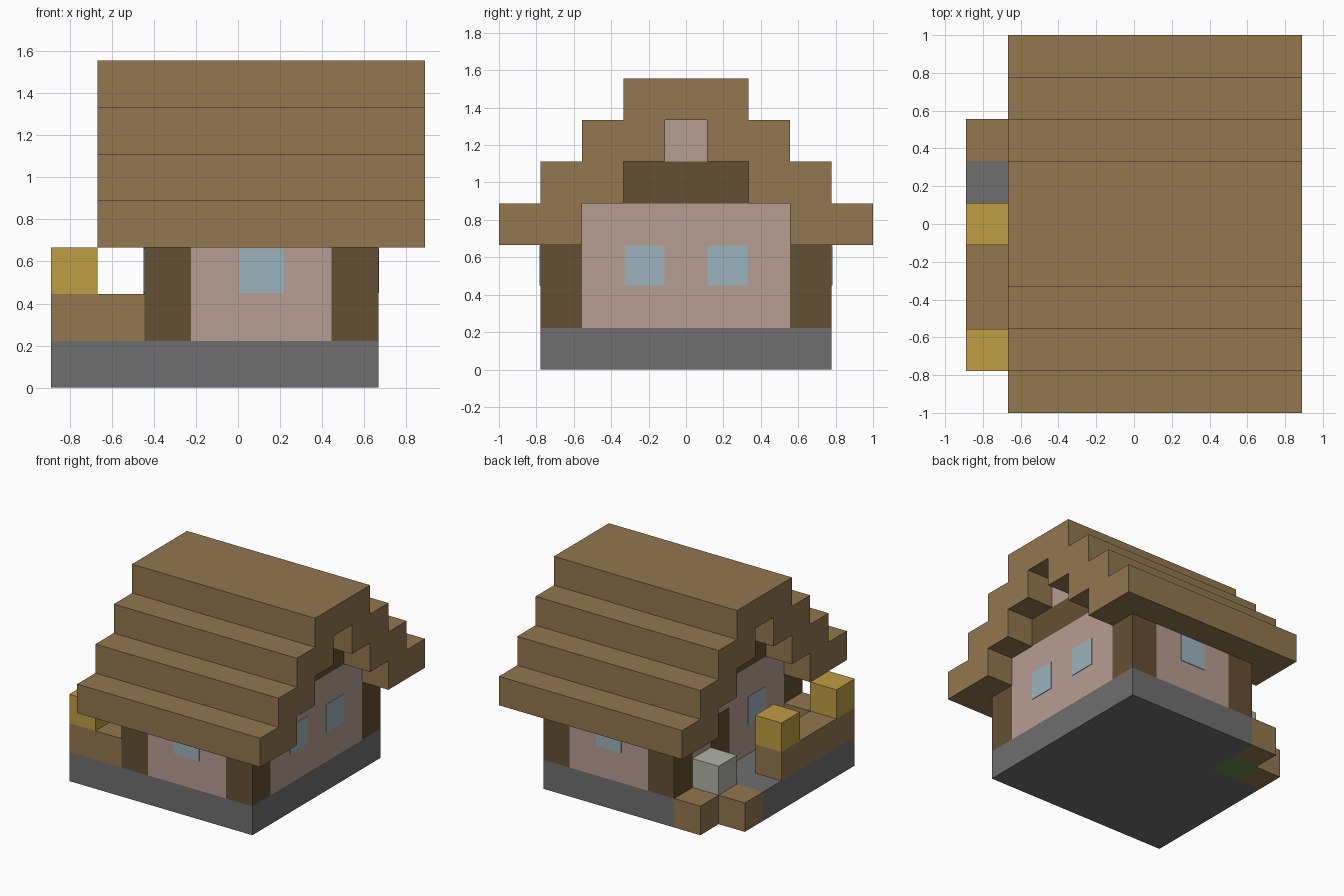
import bpy, bmesh
from mathutils import Vector

cube = bpy.data.objects.get("Cube")
if cube:
    bpy.data.objects.remove(cube, do_unlink=True)

U = 2 / 9                          # one block
ORIGIN = Vector((4, 4.5, 0))       # block-grid centre


def material(name, rgb):
    color = [(c / 255 / 12.92 if c < 11 else ((c / 255 + 0.055) / 1.055) ** 2.4) for c in rgb] + [1]
    mat = bpy.data.materials.new(name)
    mat.use_nodes = True
    mat.diffuse_color = color
    bsdf = next(n for n in mat.node_tree.nodes if n.type == 'BSDF_PRINCIPLED')
    bsdf.inputs["Base Color"].default_value = color
    return mat


WOOD = material("oak planks", (146, 119, 79))
DARK = material("dark timber", (100, 80, 51))
PLASTER = material("pink plaster", (183, 158, 146))
GLASS = material("pale blue glass", (157, 180, 188))
STONE = material("grey stone", (111, 111, 111))
GOLD = material("golden lamp", (191, 157, 68))
PALE = material("pale blossom", (177, 179, 167))
GRASS = material("green grass", (98, 142, 66))


def prism(name, mat, points, lo, hi, axis="z"):
    """Extrude a profile in block units: (x, y) along z, or (y, z) along x."""
    def place(p, t):
        v = Vector((p[0], p[1], t)) if axis == "z" else Vector((t, p[0], p[1]))
        return (v - ORIGIN) * U
    bm = bmesh.new()
    base = bm.faces.new([bm.verts.new(place(p, lo)) for p in points])
    top = bmesh.ops.extrude_face_region(bm, geom=[base])["geom"]
    shift = place((0, 0), hi) - place((0, 0), lo)
    bmesh.ops.translate(bm, vec=shift, verts=[g for g in top if isinstance(g, bmesh.types.BMVert)])
    bmesh.ops.recalc_face_normals(bm, faces=bm.faces)
    mesh = bpy.data.meshes.new(name)
    bm.to_mesh(mesh)
    bm.free()
    mesh.materials.append(mat)
    obj = bpy.data.objects.new(name, mesh)
    bpy.context.scene.collection.objects.link(obj)
    return obj


def box(name, mat, x, y, z):
    return prism(name, mat, [(x[0], y[0]), (x[1], y[0]), (x[1], y[1]), (x[0], y[1])], *z)


def block(name, mat, i, j, k):
    return box(name, mat, (i, i + 1), (j, j + 1), (k, k + 1))


# Stone base, notched at the back corner for the flower bed
prism("foundation", STONE, [(0, 1), (7, 1), (7, 8), (2, 8), (2, 6), (0, 6)], 0, 1)
block("flower_bed_soil", GRASS, 1, 6, 0)
block("flower_bed_edge_back", WOOD, 1, 7, 0)
block("flower_bed_edge_side", WOOD, 0, 6, 0)
block("flower", PALE, 1, 6, 1)

# Walls and corner posts
box("long_walls", PLASTER, (3, 6), (1, 8), (1, 3))
box("end_walls", PLASTER, (2, 7), (2, 7), (1, 4))
for side, i in (("right", 2), ("left", 6)):
    for end, j in (("front", 1), ("back", 7)):
        box(f"post_{end}_{side}", DARK, (i, i + 1), (j, j + 1), (1, 3))

# Gable beam and peak
box("gable_beam", DARK, (2, 7), (3, 6), (4, 5))
box("gable_peak", PLASTER, (2, 7), (4, 5), (5, 6))

# Stepped roof shell: half a profile from the inner peak to the ridge, mirrored
half = [(0.5, 6)]
for y, z in ((0.5, 5), (1.5, 4), (2.5, 3)):
    half += [(y, z), (y + 1, z)]
half[-1] = (4.5, 3)
for y, z in ((4.5, 4), (3.5, 5), (2.5, 6)):
    half += [(y, z), (y - 1, z)]
half.append((1.5, 7))
profile = [(4.5 + y, z) for y, z in half] + [(4.5 - y, z) for y, z in reversed(half)]
prism("roof", WOOD, profile, 1, 8, "x")

# Window panes and door, thin plates on the walls
T, G = 0.02, 0.02


def pane(name, mat, i=None, j=None, x=None, y=None, z=(2 + G, 3 - G)):
    xs = (x - T, x + T) if x is not None else (i + G, i + 1 - G)
    ys = (y - T, y + T) if y is not None else (j + G, j + 1 - G)
    box(name, mat, xs, ys, z)


pane("window_front", GLASS, i=4, y=1)
pane("window_back", GLASS, i=4, y=8)
pane("window_left_front", GLASS, j=3, x=7)
pane("window_left_back", GLASS, j=5, x=7)
pane("window_right", GLASS, j=3, x=2)
pane("door", DARK, j=5, x=2, z=(1, 3))

# Porch railing with lamps on its ends
prism("porch_railing", WOOD, [(0, 1), (2, 1), (2, 2), (1, 2), (1, 5), (0, 5)], 1, 2)
block("lamp_front", GOLD, 0, 1, 2)
block("lamp_back", GOLD, 0, 4, 2)
